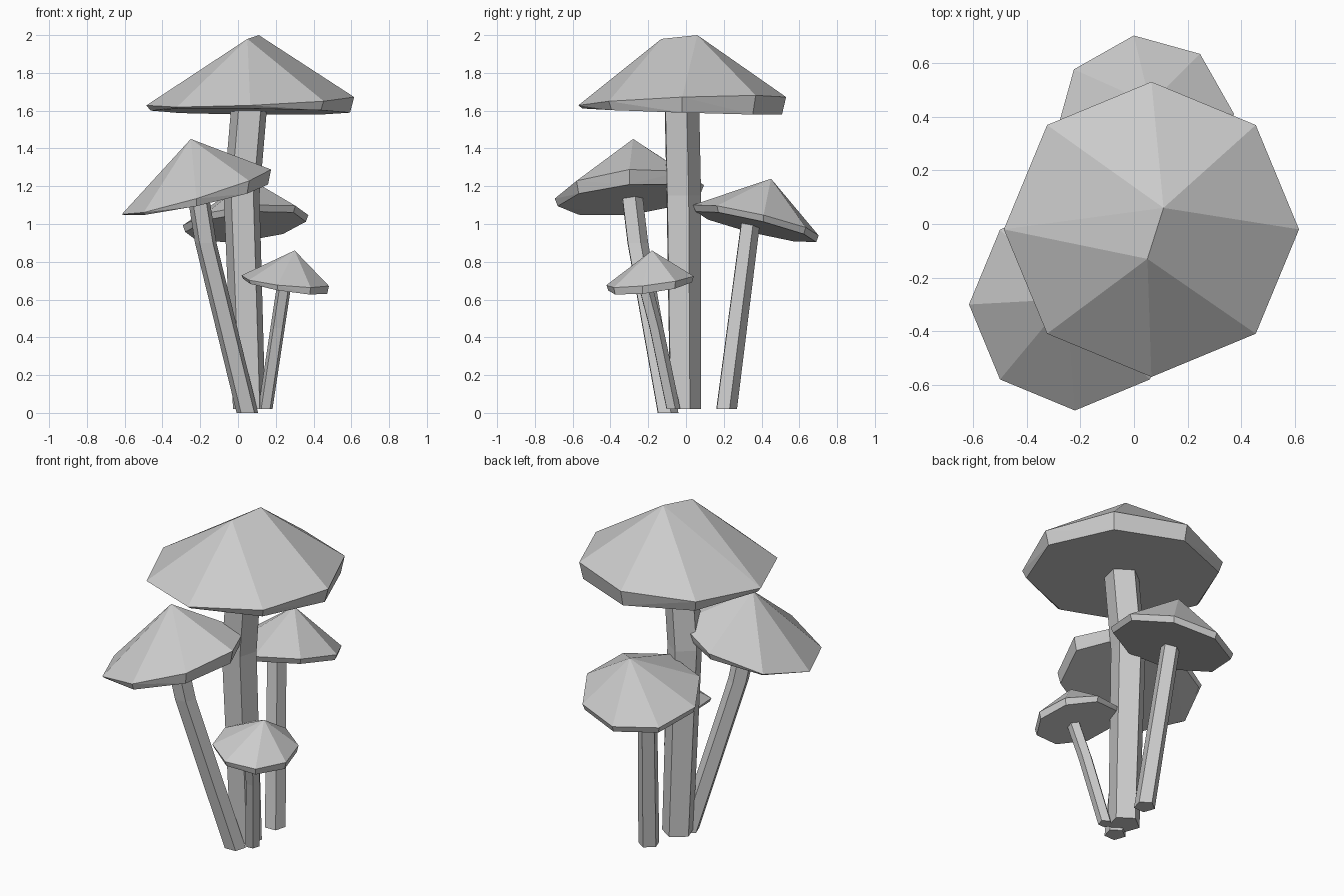
import bpy, bmesh
from math import cos, sin, radians, tau
from mathutils import Vector

cube = bpy.data.objects.get("Cube")
if cube:
    bpy.data.objects.remove(cube, do_unlink=True)

# One plain grey for everything
grey = bpy.data.materials.new("plain_grey")
grey.use_nodes = True
colour = (0.6, 0.6, 0.6, 1.0)
grey.diffuse_color = colour
grey.node_tree.nodes["Principled BSDF"].inputs["Base Color"].default_value = colour


def finish(name, bm):
    """Turn a bmesh into a flat-shaded object."""
    bmesh.ops.recalc_face_normals(bm, faces=bm.faces)
    mesh = bpy.data.meshes.new(name)
    bm.to_mesh(mesh)
    bm.free()
    mesh.materials.append(grey)
    bpy.context.collection.objects.link(bpy.data.objects.new(name, mesh))


def cap(name, centre, radius, tilt, peaks, thickness, thickening, turn=0, lip=0.96):
    """Eight-sided tilted cap: rim ring, lower lip ring and one or more peaks."""
    bm = bmesh.new()
    centre = Vector(centre)
    tilt, thickening = Vector(tilt), Vector(thickening)
    for i in range(8):
        angle = radians(turn) + i * tau / 8
        offset = Vector((cos(angle), sin(angle))) * radius
        rise = tilt.dot(offset)
        drop = max(thickness + thickening.dot(offset), 0.005)
        bm.verts.new(centre + Vector((offset.x, offset.y, rise)))
        bm.verts.new(centre + Vector((offset.x * lip, offset.y * lip, rise - drop)))
    for peak in peaks:
        bm.verts.new(peak)
    bmesh.ops.convex_hull(bm, input=bm.verts[:])
    bmesh.ops.dissolve_limit(bm, angle_limit=radians(1), verts=bm.verts[:], edges=bm.edges[:])
    finish(name, bm)


def stem(name, path, radii, sides=5, turn=20):
    """Bent faceted stem made of horizontal rings along a path."""
    bm = bmesh.new()
    rings = []
    for point, radius in zip(path, radii):
        ring = []
        for i in range(sides):
            angle = radians(turn) + i * tau / sides
            ring.append(bm.verts.new(Vector(point) + Vector((cos(angle), sin(angle), 0)) * radius))
        rings.append(ring)
    for low, high in zip(rings, rings[1:]):
        for i in range(sides):
            j = (i + 1) % sides
            bm.faces.new((low[i], low[j], high[j], high[i]))
    bm.faces.new(rings[0][::-1])
    bm.faces.new(rings[-1])
    finish(name, bm)


# Tall central mushroom, with a short ridge on its cap
cap("tall_cap", (0.065, -0.02, 1.65), 0.55, (0.04, 0.04),
    [(0.11, 0.06, 2.0), (0.05, -0.13, 1.98)], 0.055, (0.05, 0.07))
stem("tall_stem", [(0.06, -0.01, 0.02), (0.02, -0.02, 1.15), (0.06, -0.03, 1.62)],
     (0.09, 0.1, 0.1))

# Leaning mushroom at the front
cap("leaning_cap", (-0.22, -0.3, 1.17), 0.395, (0.3, 0.09),
    [(-0.25, -0.28, 1.45)], 0.04, (0.1, 0))
stem("leaning_stem", [(0.05, -0.1, 0), (-0.17, -0.26, 0.9), (-0.21, -0.29, 1.15)],
     (0.06, 0.06, 0.06))

# Mushroom at the back
cap("back_cap", (0.04, 0.37, 1.02), 0.335, (0.11, -0.23),
    [(0.06, 0.45, 1.24)], 0.035, (0, 0), turn=7)
stem("back_stem", [(0.1, 0.21, 0.02), (0.02, 0.34, 1.03)], (0.06, 0.055))

# Small mushroom at the side
cap("small_cap", (0.25, -0.19, 0.7), 0.235, (-0.1, 0.12),
    [(0.3, -0.18, 0.86)], 0.03, (0.05, 0), turn=-10)
stem("small_stem", [(0.145, -0.07, 0.02), (0.21, -0.16, 0.45), (0.245, -0.22, 0.68)],
     (0.04, 0.04, 0.04))
